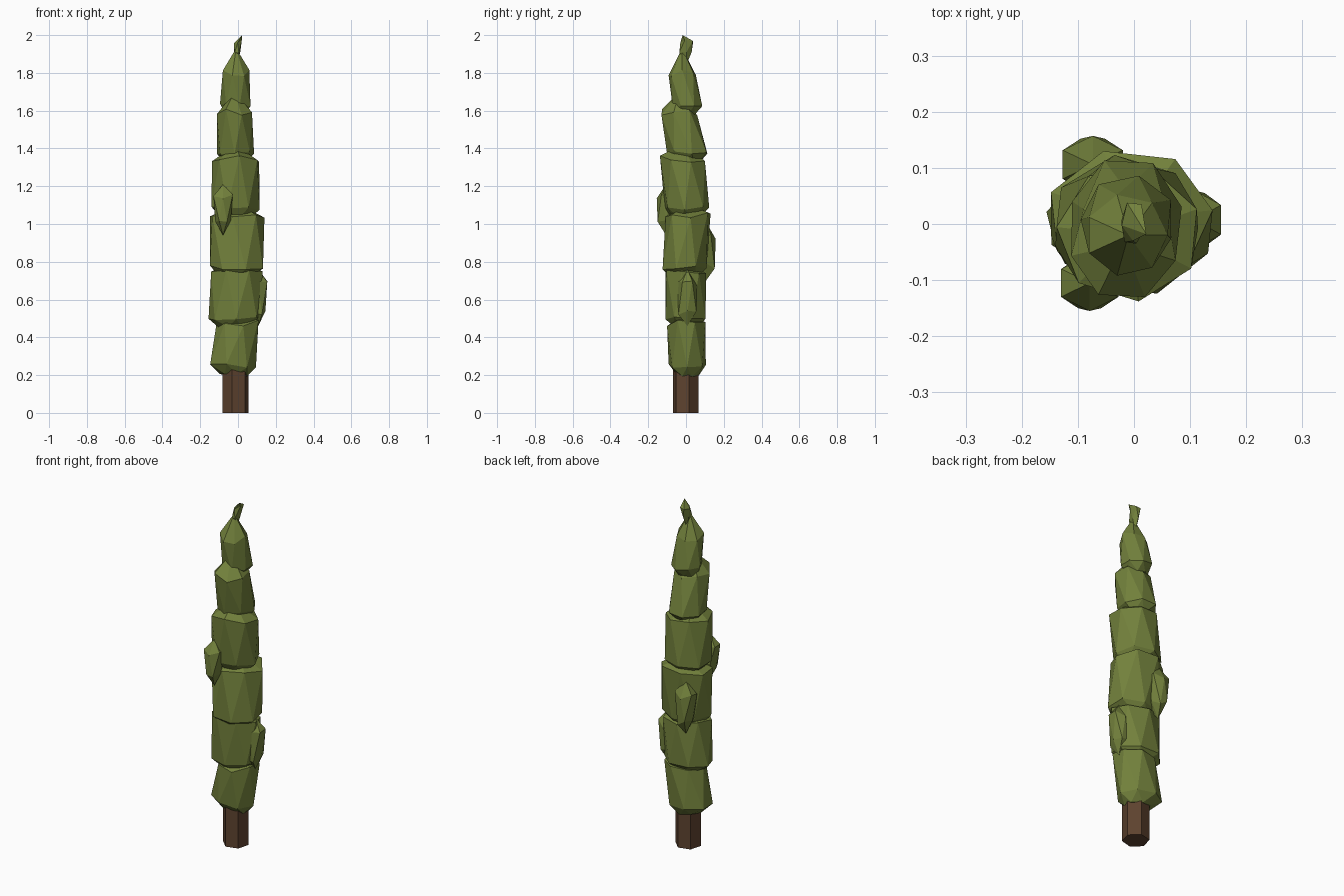
import bpy, bmesh, math, random

if "Cube" in bpy.data.objects:
    bpy.data.objects.remove(bpy.data.objects["Cube"])

random.seed(4)


def material(name, rgb):
    m = bpy.data.materials.new(name)
    m.diffuse_color = (*rgb, 1)
    m.use_nodes = True
    m.node_tree.nodes["Principled BSDF"].inputs["Base Color"].default_value = m.diffuse_color
    return m


LEAF = material("foliage", (0.17, 0.22, 0.045))
BARK = material("bark", (0.11, 0.055, 0.028))


def ring(n, z, x0, x1, y0, y1, turn=0.0, jitter=0.0):
    """n-sided ring stretched to exactly fill the given x and y ranges"""
    pts = [(math.cos(a), math.sin(a)) for a in
           ((i + turn) * 2 * math.pi / n for i in range(n))]
    lo = [min(p[k] for p in pts) for k in (0, 1)]
    hi = [max(p[k] for p in pts) for k in (0, 1)]
    return [(x0 + (x1 - x0) * (p[0] - lo[0]) / (hi[0] - lo[0]),
             y0 + (y1 - y0) * (p[1] - lo[1]) / (hi[1] - lo[1]),
             z + random.uniform(-jitter, jitter)) for p in pts]


def loft(name, rings, mat, bottom=None, top=None, triangles=True):
    """Skin stacked rings; ends close to a point, or flat when None"""
    bm = bmesh.new()
    rows = [[bm.verts.new(p) for p in r] for r in rings]
    n = len(rows[0])
    for a, b in zip(rows, rows[1:]):
        for i in range(n):
            j = (i + 1) % n
            if triangles:
                bm.faces.new((a[i], a[j], b[i]))
                bm.faces.new((a[j], b[j], b[i]))
            else:
                bm.faces.new((a[i], a[j], b[j], b[i]))
    for row, tip in ((rows[0], bottom), (rows[-1], top)):
        if tip is None:
            bm.faces.new(row)
        else:
            v = bm.verts.new(tip)
            for i in range(n):
                bm.faces.new((row[i], row[(i + 1) % n], v))
    bmesh.ops.recalc_face_normals(bm, faces=bm.faces)
    me = bpy.data.meshes.new(name)
    bm.to_mesh(me)
    bm.free()
    me.materials.append(mat)
    ob = bpy.data.objects.new(name, me)
    bpy.context.collection.objects.link(ob)
    return ob


# Trunk
loft("trunk", [ring(6, z, -0.082, 0.056, -0.07, 0.066, 0.25) for z in (0, 0.3)],
     BARK, triangles=False)

# Foliage tiers: low ring (z, x range, y range), high ring, apex height
tiers = [
    ((0.25, -0.147, 0.095, -0.092, 0.105), (0.475, -0.115, 0.108, -0.10, 0.102), 0.52),
    ((0.50, -0.156, 0.120, -0.108, 0.103), (0.755, -0.142, 0.130, -0.108, 0.107), 0.80),
    ((0.77, -0.148, 0.132, -0.124, 0.108), (1.05, -0.148, 0.140, -0.108, 0.130), 1.11),
    ((1.08, -0.140, 0.114, -0.112, 0.123), (1.345, -0.138, 0.112, -0.138, 0.100), 1.42),
    ((1.38, -0.110, 0.085, -0.100, 0.113), (1.59, -0.112, 0.074, -0.130, 0.060), 1.70),
    ((1.63, -0.095, 0.066, -0.070, 0.086), (1.80, -0.080, 0.060, -0.092, 0.052), 1.93),
]
for k, (lo, hi, apex) in enumerate(tiers):
    z, x0, x1, y0, y1 = lo
    s = 0.6
    cx, cy = (x0 + x1) / 2, (y0 + y1) / 2
    under = (z - 0.05, cx + (x0 - cx) * s, cx + (x1 - cx) * s,
             cy + (y0 - cy) * s, cy + (y1 - cy) * s)
    t = k * 0.3
    loft(f"foliage_tier_{k + 1}",
         [ring(7, *under, t - 0.5, 0.01), ring(7, *lo, t, 0.012),
          ring(7, *hi, t + 0.5, 0.018)],
         LEAF, bottom=(cx, cy, z - 0.06),
         top=((hi[1] + hi[2]) / 2, (hi[3] + hi[4]) / 2, apex))

# Crooked tip
loft("foliage_tip",
     [ring(5, 1.91, -0.022, 0.012, -0.035, 0.03, 0.2),
      ring(5, 1.965, -0.022, 0.02, -0.03, 0.038, 0.7, 0.01)],
     LEAF, bottom=(-0.008, 0.0, 1.84), top=(0.022, -0.018, 2.0))

# Side tufts: x range, y range, z range
tufts = [
    ("front_tuft", -0.13, -0.028, -0.155, -0.055, 0.94, 1.21),
    ("back_tuft", -0.127, -0.02, 0.055, 0.157, 0.70, 1.01),
    ("right_tuft", 0.06, 0.155, -0.045, 0.06, 0.46, 0.76),
]
for name, x0, x1, y0, y1, z0, z1 in tufts:
    c = ((x0 + x1) / 2, (y0 + y1) / 2)
    h = z1 - z0
    loft(name, [ring(6, z0 + 0.25 * h, x0 + 0.01, x1 - 0.01, y0 + 0.005, y1 - 0.005, 0, 0.015),
                ring(6, z0 + 0.75 * h, x0, x1, y0, y1, 0.5, 0.015)],
         LEAF, bottom=(*c, z0), top=(*c, z1))
